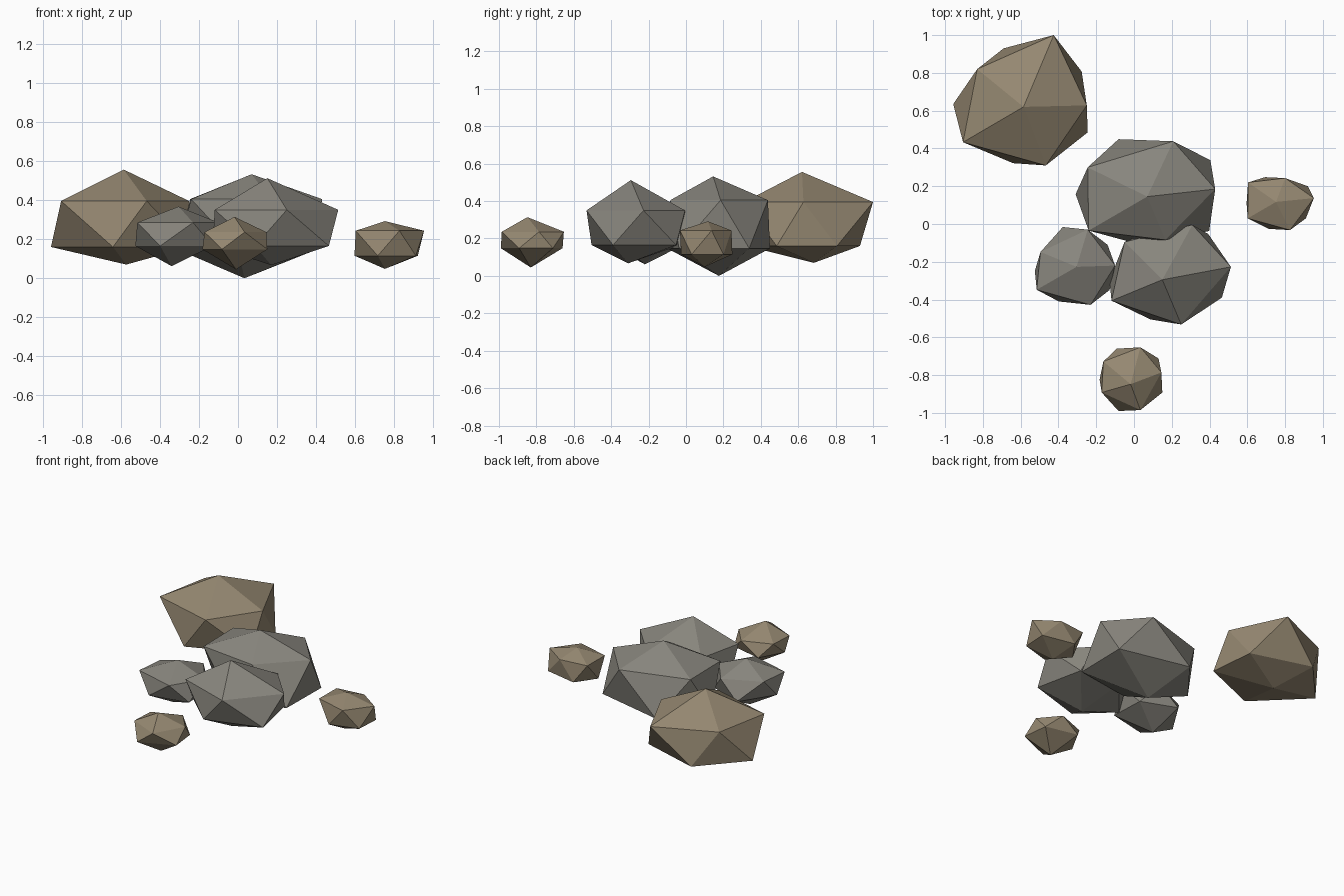
import bpy
import bmesh


def material(name, rgb):
    m = bpy.data.materials.new(name)
    m.diffuse_color = (*rgb, 1)
    return m


brown = material("brown_stone", (0.30, 0.245, 0.165))
grey = material("grey_stone", (0.245, 0.235, 0.205))


def rock(name, mat, top, bottom, z_upper, z_lower, upper, lower):
    """Irregular 20-sided stone: two staggered five-point sections capped by two tips."""
    bm = bmesh.new()
    t, b = bm.verts.new(top), bm.verts.new(bottom)
    u = [bm.verts.new((x, y, z_upper)) for x, y in upper]
    w = [bm.verts.new((x, y, z_lower)) for x, y in lower]
    for i in range(5):
        j = (i + 1) % 5
        for tri in ((t, u[i], u[j]), (u[i], w[i], u[j]),
                    (w[i], w[j], u[j]), (b, w[j], w[i])):
            bm.faces.new(tri)
    bmesh.ops.recalc_face_normals(bm, faces=bm.faces)
    me = bpy.data.meshes.new(name)
    bm.to_mesh(me)
    bm.free()
    me.materials.append(mat)
    ob = bpy.data.objects.new(name, me)
    bpy.context.collection.objects.link(ob)


# Large brown boulder at the back left
rock("back_boulder", brown, (-0.585, 0.62, 0.556), (-0.572, 0.684, 0.07), 0.395, 0.16,
     [(-0.425, 1.0), (-0.83, 0.82), (-0.905, 0.433), (-0.467, 0.31), (-0.25, 0.628)],
     [(-0.69, 0.93), (-0.957, 0.635), (-0.64, 0.322), (-0.245, 0.485), (-0.277, 0.807)])

# Three grey stones clustered in the middle
rock("centre_stone", grey, (0.07, 0.145, 0.532), (0.033, 0.176, 0.0), 0.405, 0.147,
     [(0.208, 0.438), (-0.245, 0.30), (-0.24, -0.035), (0.166, -0.084), (0.43, 0.185)],
     [(-0.082, 0.449), (-0.309, 0.158), (0.0, -0.10), (0.398, -0.037), (0.404, 0.338)])
rock("front_stone", grey, (0.15, -0.295, 0.512), (0.17, -0.31, 0.067), 0.35, 0.165,
     [(0.309, -0.005), (-0.05, -0.095), (-0.119, -0.406), (0.25, -0.532), (0.513, -0.227)],
     [(0.1, -0.03), (-0.13, -0.30), (0.087, -0.505), (0.465, -0.39), (0.393, -0.053)])
rock("left_stone", grey, (-0.304, -0.227, 0.367), (-0.34, -0.22, 0.062), 0.285, 0.165,
     [(-0.245, -0.03), (-0.495, -0.148), (-0.515, -0.348), (-0.23, -0.428), (-0.10, -0.22)],
     [(-0.377, -0.016), (-0.525, -0.248), (-0.398, -0.41), (-0.13, -0.35), (-0.14, -0.11)])

# Two small brown pebbles
rock("front_pebble", brown, (-0.018, -0.848, 0.314), (-0.01, -0.83, 0.045), 0.236, 0.148,
     [(0.034, -0.653), (-0.162, -0.728), (-0.171, -0.892), (0.034, -0.985), (0.145, -0.786)],
     [(-0.092, -0.66), (-0.182, -0.823), (-0.082, -0.99), (0.15, -0.892), (0.13, -0.712)])
rock("right_pebble", brown, (0.752, 0.117, 0.292), (0.752, 0.10, 0.048), 0.243, 0.115,
     [(0.80, 0.243), (0.604, 0.22), (0.602, 0.03), (0.826, -0.032), (0.952, 0.137)],
     [(0.694, 0.248), (0.596, 0.11), (0.715, -0.026), (0.91, 0.03), (0.92, 0.2)])
